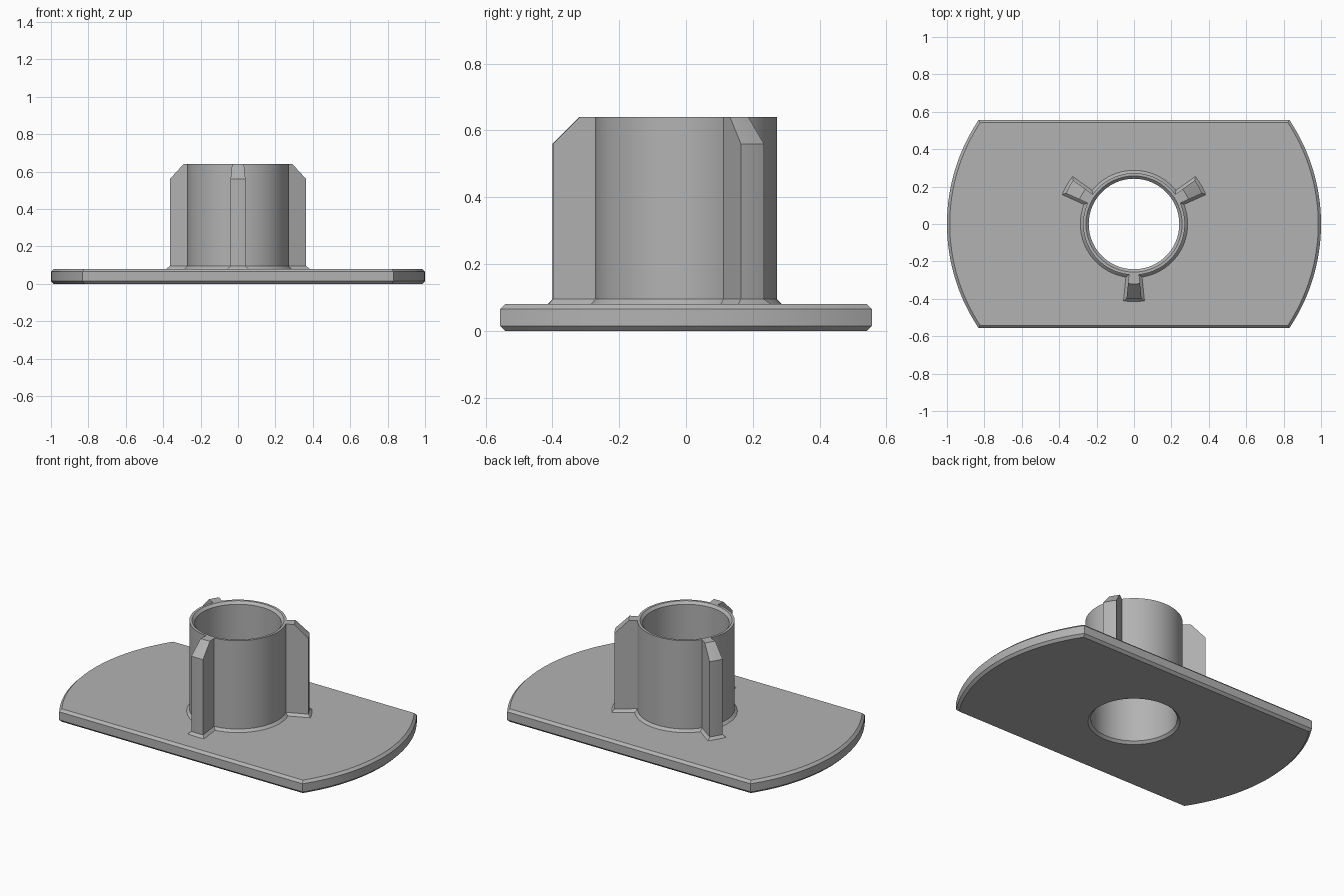
import bpy, bmesh, math

if "Cube" in bpy.data.objects:
    bpy.data.objects.remove(bpy.data.objects["Cube"])

CH = 0.015                    # chamfer used on every edge
BORE, TUBE = 0.242, 0.272     # inner and outer tube radii
RIB = 0.40                    # rib outer radius
HALF_ANGLE = math.atan(0.1)   # half of a rib's wedge angle
PLATE_TOP, TOP = 0.08, 0.64

grey = bpy.data.materials.new("grey")
grey.diffuse_color = (0.45, 0.45, 0.45, 1)
grey.use_nodes = True
grey.node_tree.nodes["Principled BSDF"].inputs["Base Color"].default_value = grey.diffuse_color


def polar(r, a):
    return (r * math.cos(a), r * math.sin(a))


def arc(r, a0, a1, n):
    return [polar(r, a0 + (a1 - a0) * i / n) for i in range(n + 1)]


def circle(r, n=96):
    return arc(r, 0, 2 * math.pi, n)[:-1]


def plate_outline(inset):
    """Disc with its front and back cut straight."""
    r = 1 - inset
    a = math.asin((0.557 - inset) / r)
    return arc(r, -a, a, 32) + arc(r, math.pi - a, math.pi + a, 32)


def collar_outline(grow, rib_r):
    """Tube outline with three wedge ribs, grown sideways for the base flare."""
    pts = []
    root, tip = TUBE + grow, rib_r + grow
    h_root, h_tip = HALF_ANGLE + grow / root, HALF_ANGLE + grow / tip
    for deg in (-90, 30, 150):
        a = math.radians(deg)
        pts += arc(tip, a - h_tip, a + h_tip, 4)
        pts += arc(root, a + h_root, a + 2 * math.pi / 3 - h_root, 32)
    return pts


def loft(bm, sections):
    """Skin counter-clockwise (outline, z) sections; returns the vertex rings."""
    rings = [[bm.verts.new((x, y, z)) for x, y in pts] for pts, z in sections]
    for lo, hi in zip(rings, rings[1:]):
        n = len(lo)
        for i in range(n):
            j = (i + 1) % n
            bm.faces.new((lo[i], lo[j], hi[j], hi[i]))
    return rings


def cap(bm, outer, inner, up):
    """Fill the flat area between two rings."""
    edges = []
    for ring in (outer, inner):
        for a, b in zip(ring, ring[1:] + ring[:1]):
            edges.append(bm.edges.get((a, b)) or bm.edges.new((a, b)))
    geom = bmesh.ops.triangle_fill(bm, edges=edges, use_beauty=True,
                                   normal=(0, 0, up))["geom"]
    for f in geom:
        if isinstance(f, bmesh.types.BMFace):
            f.normal_update()
            if f.normal.z * up < 0:
                f.normal_flip()


def finish(bm, name):
    mesh = bpy.data.meshes.new(name)
    bm.to_mesh(mesh)
    bm.free()
    mesh.materials.append(grey)
    ob = bpy.data.objects.new(name, mesh)
    bpy.context.collection.objects.link(ob)
    bpy.ops.object.select_all(action='DESELECT')
    ob.select_set(True)
    bpy.context.view_layer.objects.active = ob
    bpy.ops.object.shade_smooth_by_angle(angle=math.radians(30))


# Base plate: chamfered rim, top opened around the collar, bottom around the bore
bm = bmesh.new()
rim = loft(bm, [(plate_outline(CH), 0), (plate_outline(0), CH),
                (plate_outline(0), PLATE_TOP - CH), (plate_outline(CH), PLATE_TOP)])
collar_foot = [bm.verts.new((x, y, PLATE_TOP)) for x, y in collar_outline(CH, RIB)]
bore_mouth = [bm.verts.new((x, y, 0)) for x, y in circle(BORE + CH)]
cap(bm, rim[-1], collar_foot, 1)
cap(bm, rim[0], bore_mouth, -1)
finish(bm, "base_plate")

# Collar: flared foot, ribbed tube with sloped rib tops, chamfered through bore
bm = bmesh.new()
wall = loft(bm, [(collar_outline(CH, RIB), PLATE_TOP),
                 (collar_outline(0, RIB), PLATE_TOP + CH),
                 (collar_outline(0, RIB), TOP - 0.08),
                 (collar_outline(0, RIB - 0.08), TOP)])
bore = loft(bm, [(circle(BORE + CH), TOP), (circle(BORE), TOP - CH),
                 (circle(BORE), CH), (circle(BORE + CH), 0)])
cap(bm, wall[-1], bore[0], 1)
finish(bm, "ribbed_collar")
